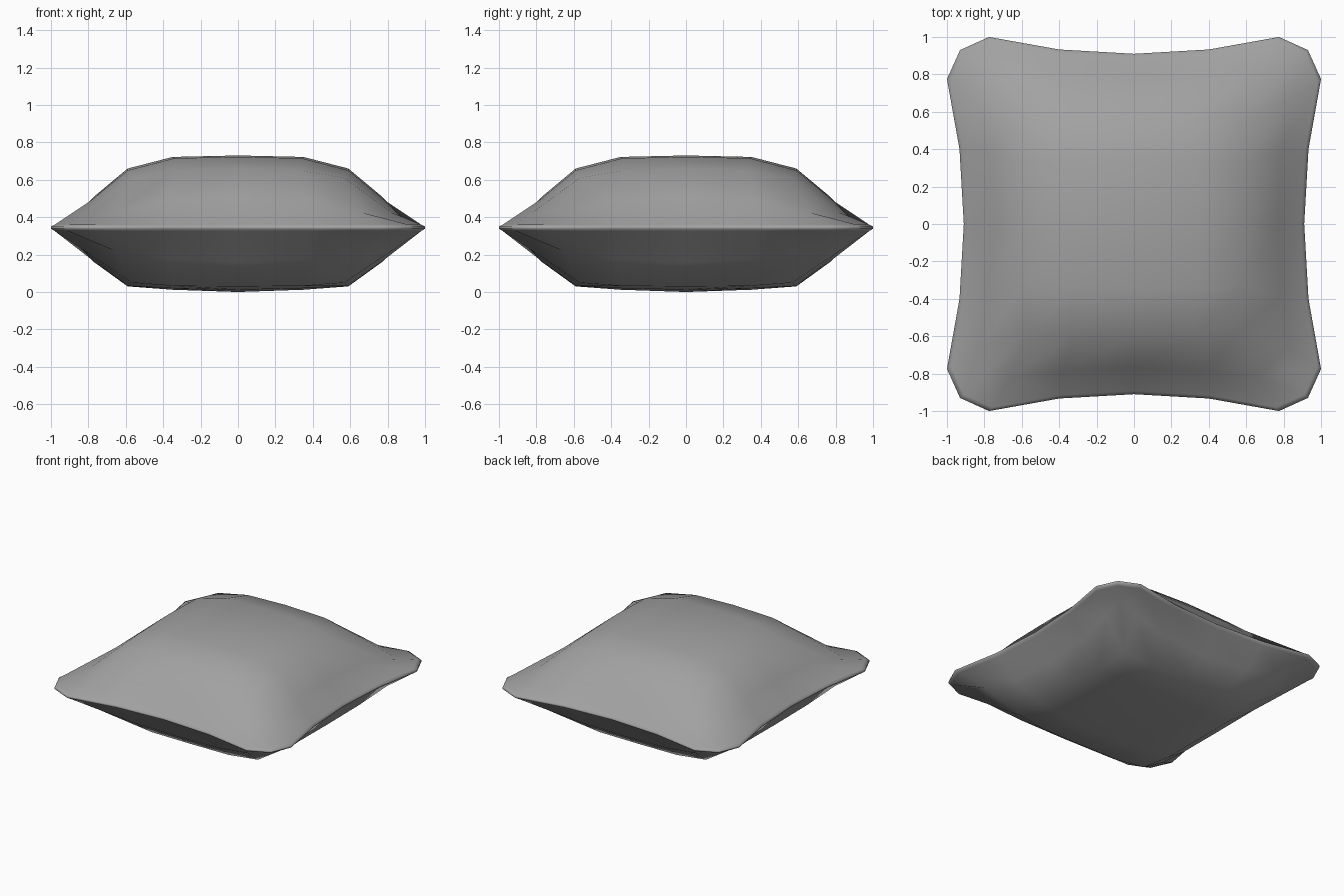
import bpy, bmesh

default_cube = bpy.data.objects.get("Cube")
if default_cube:
    bpy.data.objects.remove(default_cube)

# One eighth of the padding: for each ring, from the middle of a side to its corner,
# (distance out, distance along, height above, height below)
PADDING = {
    0: [(0, 0, .73, .0)],
    1: [(.35, 0, .722, .012), (.34, .34, .715, .02)],
    2: [(.59, 0, .66, .03), (.59, .33, .65, .032), (.57, .57, .61, .05)],
    3: [(.77, 0, .51, .16), (.785, .38, .49, .175), (.82, .66, .425, .22), (.8, .8, .385, .29)],
}
# Seam outline, from the middle of a side to the corner
OUTLINE = [(.91, 0), (.933, .4), (1, .775), (.93, .93)]
# Seam cross-section from top to bottom: (scale, height)
SEAM = [(.98, .36), (1, .35), (1, .338), (.98, .326)]


def place(i, j, out, along):
    """Mirror a point of the eighth into the cell (i, j) of the grid."""
    x, y = (out, along) if abs(i) >= abs(j) else (along, out)
    return (x if i >= 0 else -x), (y if j >= 0 else -y)


def make_material(name, colour):
    material = bpy.data.materials.new(name)
    material.use_nodes = True
    material.diffuse_color = colour
    shader = material.node_tree.nodes["Principled BSDF"]
    shader.inputs["Base Color"].default_value = colour
    shader.inputs["Roughness"].default_value = 0.8
    return material


def build_cushion():
    bm = bmesh.new()
    steps = range(-3, 4)
    perimeter = ([(3, j) for j in range(-3, 3)] + [(i, 3) for i in range(3, -3, -1)]
                 + [(-3, j) for j in range(3, -3, -1)] + [(i, -3) for i in range(-3, 3)])

    # Padded top and bottom
    loops = []
    for layer in (2, 3):
        grid = {}
        for i in steps:
            for j in steps:
                ring, index = max(abs(i), abs(j)), min(abs(i), abs(j))
                point = PADDING[ring][index]
                grid[i, j] = bm.verts.new((*place(i, j, *point[:2]), point[layer]))
        for i in range(-3, 3):
            for j in range(-3, 3):
                bm.faces.new([grid[i, j], grid[i + 1, j], grid[i + 1, j + 1], grid[i, j + 1]])
        loops.append([grid[cell] for cell in perimeter])

    # Thin seam around the middle, joined to both halves
    seam = []
    for scale, height in SEAM:
        loop = []
        for i, j in perimeter:
            out, along = OUTLINE[min(abs(i), abs(j))]
            x, y = place(i, j, out * scale, along * scale)
            loop.append(bm.verts.new((x, y, height)))
        seam.append(loop)
    chain = [loops[0], *seam, loops[1]]
    count = len(perimeter)
    for upper, lower in zip(chain, chain[1:]):
        for k in range(count):
            n = (k + 1) % count
            bm.faces.new([upper[k], lower[k], lower[n], upper[n]])

    bmesh.ops.recalc_face_normals(bm, faces=bm.faces)
    mesh = bpy.data.meshes.new("cushion")
    bm.to_mesh(mesh)
    bm.free()
    cushion = bpy.data.objects.new("cushion", mesh)
    bpy.context.collection.objects.link(cushion)
    return cushion


cushion = build_cushion()
cushion.data.materials.append(make_material("grey fabric", (.36, .36, .36, 1)))
for polygon in cushion.data.polygons:
    polygon.use_smooth = True
